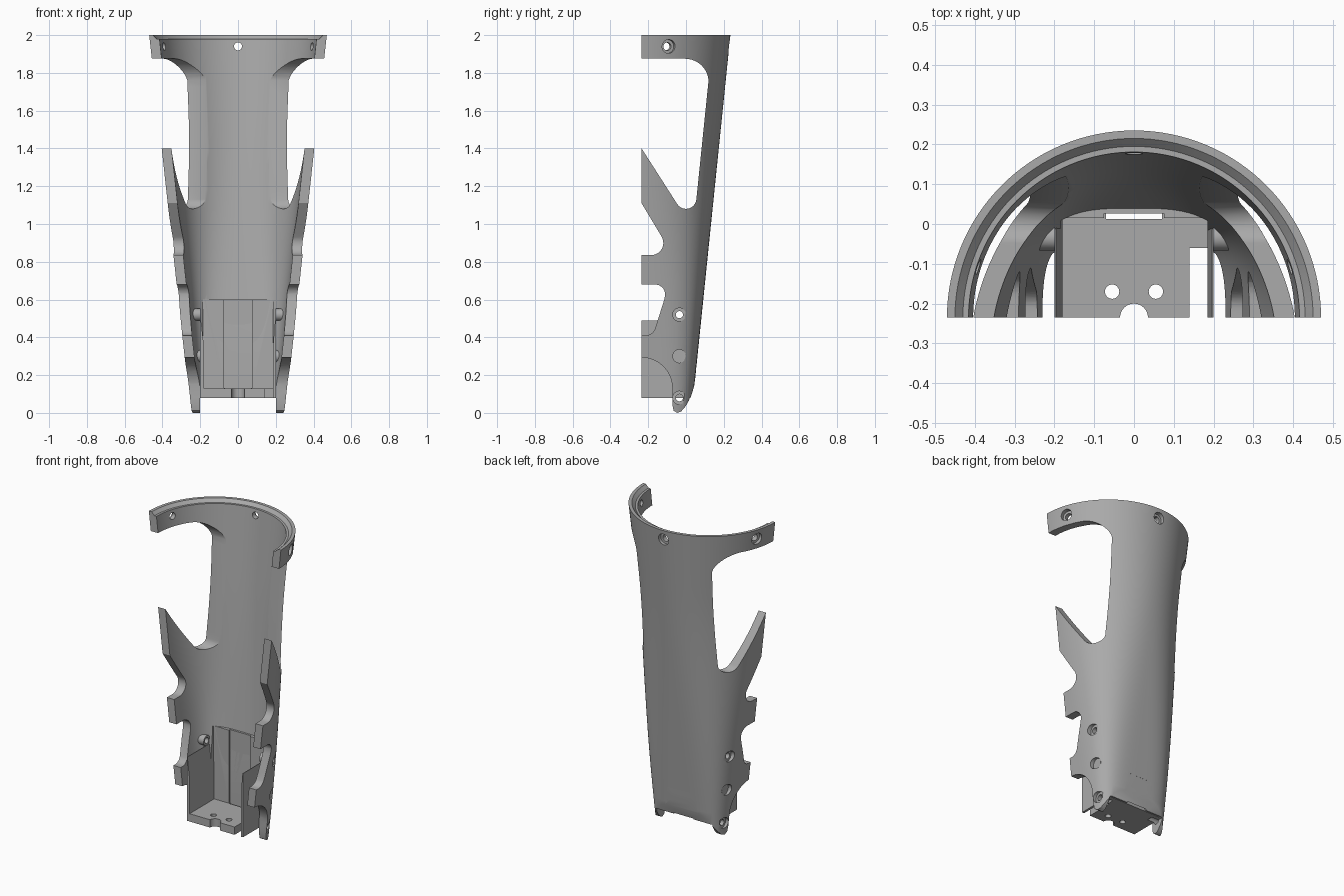
import bpy, bmesh
from math import pi, cos, sin, radians
from mathutils import Vector, Matrix

if "Cube" in bpy.data.objects:
    bpy.data.objects.remove(bpy.data.objects["Cube"])

FRONT = -0.235
grey = bpy.data.materials.new("plain grey")
grey.use_nodes = True
COLOUR = (0.4, 0.4, 0.4, 1)
grey.diffuse_color = COLOUR
grey.node_tree.nodes["Principled BSDF"].inputs["Base Color"].default_value = COLOUR


def finish(bm, name):
    bmesh.ops.recalc_face_normals(bm, faces=bm.faces)
    mesh = bpy.data.meshes.new(name)
    bm.to_mesh(mesh)
    bm.free()
    mesh.materials.append(grey)
    ob = bpy.data.objects.new(name, mesh)
    bpy.context.collection.objects.link(ob)
    return ob


def prism(name, points, axis, lo, hi):
    """Extrude a 2D outline along the x or y axis."""
    place = (lambda p, d: (d, p[0], p[1])) if axis == "x" else (lambda p, d: (p[0], d, p[1]))
    bm = bmesh.new()
    face = bm.faces.new([bm.verts.new(place(p, lo)) for p in points])
    ext = bmesh.ops.extrude_face_region(bm, geom=[face])
    move = Vector(place((0, 0), hi - lo))
    bmesh.ops.translate(bm, vec=move, verts=[v for v in ext["geom"] if isinstance(v, bmesh.types.BMVert)])
    return finish(bm, name)


def box(name, x0, x1, y0, y1, z0, z1):
    return prism(name, [(x0, z0), (x1, z0), (x1, z1), (x0, z1)], "y", y0, y1)


def rod(name, start, end, r0, r1=None, sides=32):
    a, b = Vector(start), Vector(end)
    turn = (b - a).to_track_quat("Z", "Y").to_matrix().to_4x4()
    bm = bmesh.new()
    bmesh.ops.create_cone(bm, cap_ends=True, segments=sides, radius1=r0, radius2=r1 or r0,
                          depth=(b - a).length, matrix=Matrix.Translation((a + b) / 2) @ turn)
    return finish(bm, name)


def combine(target, tool, operation):
    mod = target.modifiers.new("cut", "BOOLEAN")
    mod.operation, mod.solver, mod.object = operation, "EXACT", tool
    graph = bpy.context.evaluated_depsgraph_get()
    mesh = bpy.data.meshes.new_from_object(target.evaluated_get(graph))
    target.modifiers.clear()
    target.data = mesh
    bpy.data.objects.remove(tool)


def arc(cx, cz, r, a0, a1, steps=10):
    return [(cx + r * cos(radians(a0 + (a1 - a0) * i / steps)),
             cz + r * sin(radians(a0 + (a1 - a0) * i / steps))) for i in range(steps + 1)]


def section(z, inset):
    """Half outline: round at the top, squarer toward the bottom."""
    a, b = 0.25 + 0.11 * z - inset, 0.265 + 0.1025 * z - inset
    n = 2 + 3 * (max(0, 1.6 - z) / 1.6) ** 2
    points = []
    for i in range(65):
        c, s = cos(pi * i / 64), sin(pi * i / 64)
        r = (abs(c) ** n + abs(s) ** n) ** (-1 / n)
        points.append((a * r * c, FRONT + b * r * s, z))
    return points


# Tapered half-tube shell
bm = bmesh.new()
rings = []
for i in range(31):
    z = -0.05 + 2.05 * i / 30
    loop = section(z, 0) + section(z, 0.052)[::-1]
    rings.append([bm.verts.new(p) for p in loop])
count = len(rings[0])
for low, high in zip(rings, rings[1:]):
    for j in range(count):
        k = (j + 1) % count
        bm.faces.new((low[j], low[k], high[k], high[j]))
for ring in (rings[0], rings[-1]):
    for j in range(64):
        bm.faces.new((ring[j], ring[j + 1], ring[count - 2 - j], ring[count - 1 - j]))
shell = finish(bm, "shell")

# Side outline: top band, windows, pointed wings, notches and feet
outline = [(-0.3, 2.1), (0.4, 2.1), (0.4, 0.26), (0.056, 0.26), (0.051, 0.2), (0.043, 0.14),
           (0.024, 0.08), (-0.002, 0.035), (-0.025, 0.008), (-0.047, 0), (-0.066, 0.012), (-0.072, 0.045)]
outline += arc(FRONT, 0.13, 0.163, 0, 90) + [(-0.3, 0.293), (-0.3, 0.41)]
outline += arc(-0.215, 0.465, 0.055, -90, -25, 6) + [(-0.115, 0.6)]
outline += arc(-0.165, 0.625, 0.055, 0, 90) + [(-0.3, 0.68), (-0.3, 0.835)]
outline += arc(-0.185, 0.9, 0.065, -90, 35) + [(FRONT, 1.11), (-0.3, 1.215), (-0.3, 1.5), (FRONT, 1.4)]
outline += arc(0, 1.135, 0.055, 212, 355) + arc(-0.005, 1.75, 0.125, 5, 90) + [(-0.3, 1.875)]
combine(shell, prism("outline", outline, "x", -0.7, 0.7), "INTERSECT")

# Bevelled lip, inner pocket and open bottom between the feet
combine(shell, rod("lip", (0, FRONT, 1.98), (0, FRONT, 2.02), 0.43, 0.47, 128), "DIFFERENCE")
combine(shell, box("pocket", -0.185, 0.185, -0.3, 0.015, 0.07, 0.6), "DIFFERENCE")
combine(shell, box("gap", -0.2, 0.2, -0.3, 0.2, -0.1, 0.08), "DIFFERENCE")

# Small bosses joining the shell to the cradle
for side in (-1, 1):
    for z in (0.3, 0.52):
        boss = rod("boss", (side * 0.198, -0.035, z), (side * (0.235 + 0.06 * z), -0.035, z), 0.032)
        combine(shell, boss, "UNION")

# Cradle: floor, back plate and two side walls
cradle = box("cradle", -0.2, 0.198, FRONT, 0.012, 0.08, 0.13)
back = [(0.015, 0.6), (0.045, 0.6), (0.03, 0.2), (0.026, 0.14), (0.012, 0.08), (-0.002, 0.08), (-0.002, 0.13), (0.015, 0.13)]
combine(cradle, prism("back_plate", back, "x", -0.19, 0.19), "UNION")
combine(cradle, box("floor_notch", 0.14, 0.3, -0.3, -0.06, 0, 0.2), "DIFFERENCE")
for side, inner in ((-1, 0.18), (1, 0.185)):
    wall = [(inner, 0.08), (0.2, 0.08), (0.2, 0.49), (0.196, 0.49), (inner, 0.35)]
    combine(cradle, prism("wall", [(side * x, z) for x, z in wall], "y", FRONT, 0.014), "UNION")
for x, y, r in ((-0.055, -0.17, 0.018), (0.055, -0.17, 0.018), (0, FRONT, 0.035)):
    combine(cradle, rod("floor_hole", (x, y, 0), (x, y, 0.2), r), "DIFFERENCE")

# Shallow channel down the back plate, open at the floor
for part in (shell, cradle):
    combine(part, box("channel", -0.075, 0.075, 0.005, 0.026, 0.131, 0.61), "DIFFERENCE")
    combine(part, box("slit", -0.07, 0.07, 0.013, 0.026, 0.0, 0.14), "DIFFERENCE")

# Counterbored screw holes around the top band
for angle in (18, 90, 162):
    d = Vector((cos(radians(angle)), sin(radians(angle)), 0))
    c = Vector((0, FRONT, 1.94))
    combine(shell, rod("hole", c + d * 0.3, c + d * 0.6, 0.021), "DIFFERENCE")
    combine(shell, rod("counterbore", c + d * 0.44, c + d * 0.6, 0.036), "DIFFERENCE")

# Counterbored screw holes down both sides
for side in (-1, 1):
    for z in (0.08, 0.3, 0.52):
        p = Vector((0, -0.035, z))
        out = Vector((side, 0, 0))
        seat = 0.225 + 0.09 * z
        if z != 0.3:
            for part in (shell, cradle):
                combine(part, rod("hole", p + out * 0.15, p + out * 0.5, 0.019), "DIFFERENCE")
        combine(shell, rod("counterbore", p + out * seat, p + out * 0.5, 0.035), "DIFFERENCE")

for part in (shell, cradle):
    bpy.ops.object.select_all(action="DESELECT")
    part.select_set(True)
    bpy.context.view_layer.objects.active = part
    bpy.ops.object.shade_smooth_by_angle(angle=radians(30))
